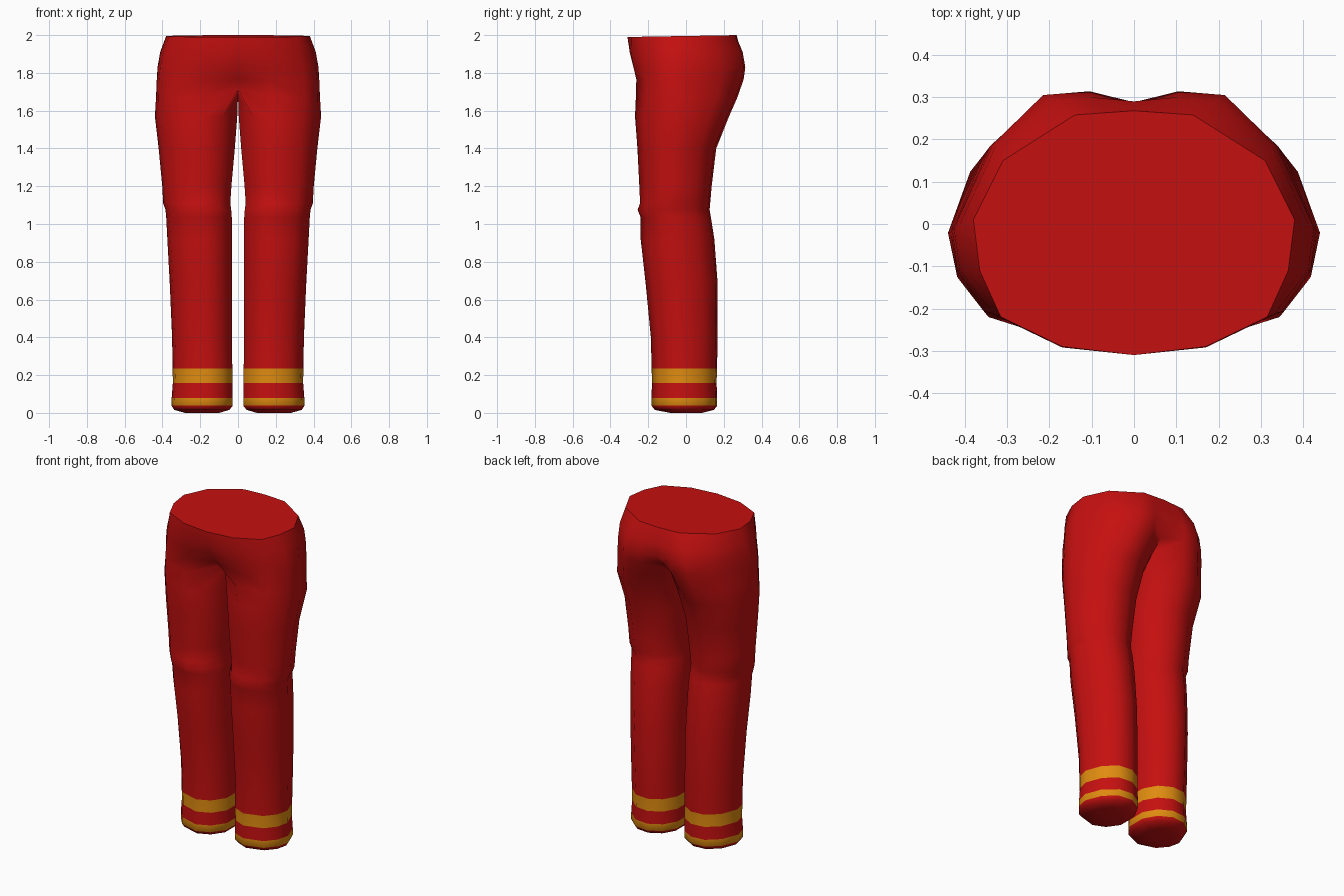
import bpy, bmesh, math

def material(name, rgb):
    m = bpy.data.materials.new(name)
    m.diffuse_color = (*rgb, 1)
    return m

red = material("red cloth", (0.56, 0.005, 0.005))
orange = material("orange stripe", (0.74, 0.26, 0.005))

# Leg cross-section: u runs inner to outer, v runs front to back
SECTION = [(.17, -.8), (.42, -1), (.78, -.8), (.95, -.42), (1, 0), (.88, .58),
           (.65, .95), (.38, 1), (.14, .75), (0, .3), (0, -.35)]

# Leg rings: height, inner x, outer x, front y, back y
LEG = [(1.57, .004, .44, -.27, .228), (1.4, .017, .42, -.257, .16),
       (1.2, .035, .401, -.247, .136), (1.11, .041, .396, -.243, .128),
       (1.075, .036, .384, -.256, .125), (1.035, .033, .38, -.24, .132),
       (.92, .033, .374, -.24, .15), (.68, .033, .361, -.213, .168),
       (.4, .033, .349, -.186, .168), (.235, .03, .346, -.182, .164),
       (.158, .03, .345, -.18, .162), (.08, .028, .351, -.183, .165),
       (.038, .028, .352, -.183, .165), (.016, .045, .338, -.165, .148),
       (.0, .10, .28, -.085, .085)]

# Hip half-rings from front centre round to back centre
HIPS = [
    (2.0, [(0, -.31), (.17, -.29), (.315, -.22), (.365, -.11), (.38, .01),
           (.31, .15), (.14, .258), (.07, .263), (0, .268)]),
    (1.91, [(0, -.298), (.17, -.292), (.33, -.215), (.395, -.11), (.412, 0),
            (.33, .178), (.195, .292), (.1, .3), (0, .29)]),
    (1.83, [(0, -.262), (.17, -.278), (.34, -.21), (.412, -.11), (.426, -.01),
            (.333, .19), (.215, .305), (.105, .314), (0, .288)]),
    (1.765, [(0, -.212), (.165, -.263), (.35, -.208), (.418, -.11), (.43, -.015),
             (.34, .185), (.22, .295), (.11, .305), (0, .235)])]

# Crotch ring closes between the legs on the centre line
CROTCH = [(0, -.13, 1.715), (.17, -.265, 1.68), (.355, -.207, 1.67),
          (.42, -.11, 1.67), (.434, -.02, 1.67), (.355, .165, 1.67),
          (.245, .262, 1.67), (.135, .272, 1.67), (0, .16, 1.7),
          (0, .06, 1.685), (0, -.04, 1.685)]

bm = bmesh.new()

def ring(points):
    return [bm.verts.new(p) for p in points]

def bridge(upper, lower, closed, mat=0):
    n = len(upper)
    for i in range(n if closed else n - 1):
        j = (i + 1) % n
        f = bm.faces.new((upper[i], lower[i], lower[j], upper[j]))
        f.material_index = mat

# Waist and hips
hips = [ring([(x, y, z - (.01 * (.27 - y) / .58 if k == 0 else 0)) for x, y in pts])
        for k, (z, pts) in enumerate(HIPS)]
bm.faces.new(hips[0])
crotch = ring(CROTCH)
for a, b in zip(hips, hips[1:] + [crotch[:9]]):
    bridge(a, b, False)

# Leg, with two stripes above the hem
last, last_z = crotch, 1.7
for z, x0, x1, y0, y1 in LEG:
    cy, ry = (y0 + y1) / 2, (y1 - y0) / 2
    r = ring([(x0 + u * (x1 - x0), cy + v * ry, z) for u, v in SECTION])
    mid = (z + last_z) / 2
    bridge(last, r, True, 1 if .158 < mid < .235 or .038 < mid < .08 else 0)
    last, last_z = r, z
bm.faces.new(last[::-1])

# Mirror into the second leg and weld the centre seam
geom = bm.verts[:] + bm.edges[:] + bm.faces[:]
bmesh.ops.mirror(bm, geom=geom, axis='X', merge_dist=.0005)
bmesh.ops.remove_doubles(bm, verts=[v for v in bm.verts if abs(v.co.x) < 1e-4], dist=.0005)
bmesh.ops.recalc_face_normals(bm, faces=bm.faces[:])

mesh = bpy.data.meshes.new("trousers")
bm.to_mesh(mesh)
bm.free()
mesh.materials.append(red)
mesh.materials.append(orange)
trousers = bpy.data.objects.new("trousers", mesh)
bpy.context.collection.objects.link(trousers)
bpy.context.view_layer.objects.active = trousers
trousers.select_set(True)
bpy.ops.object.shade_smooth_by_angle(angle=math.radians(60))
